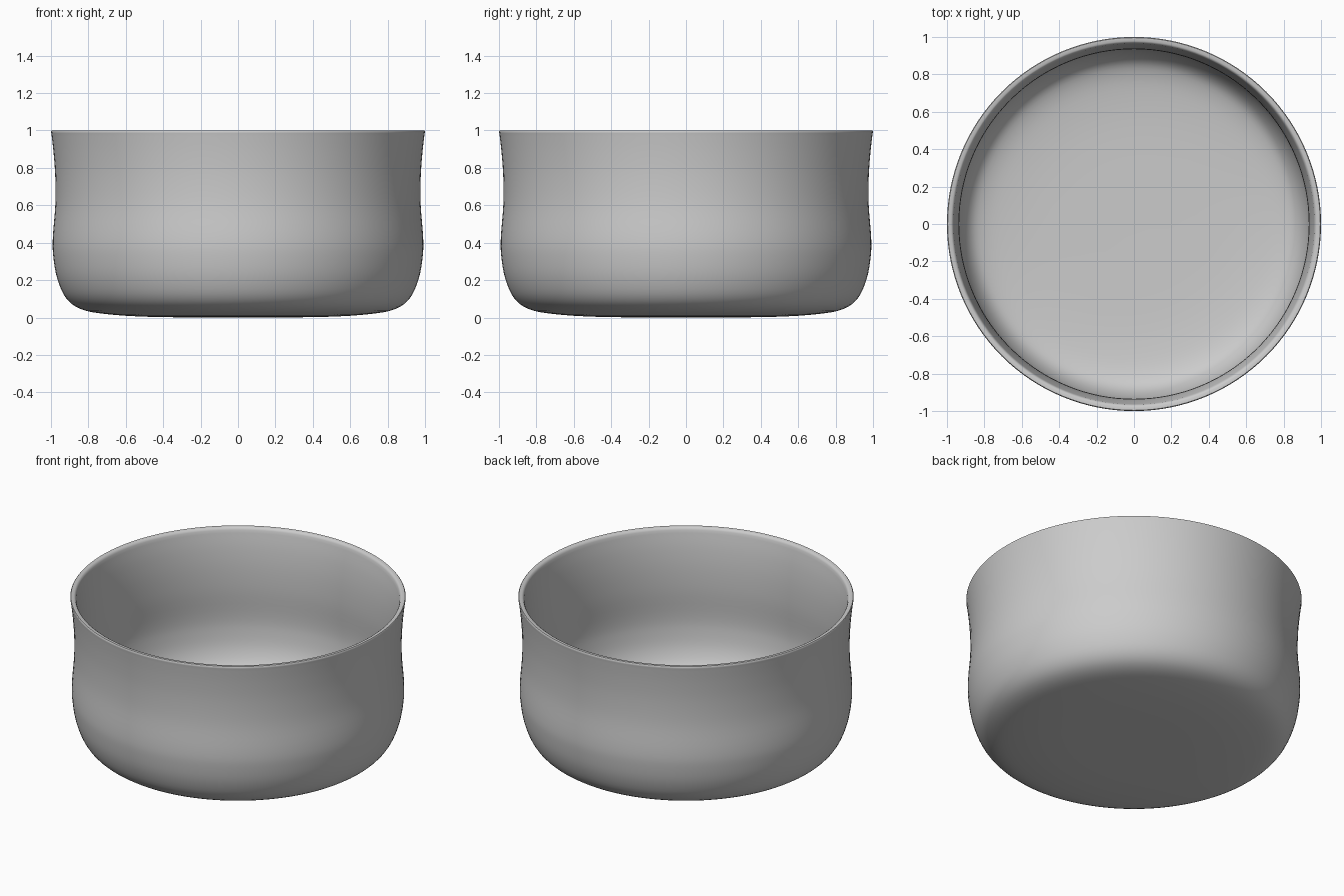
import bpy
import bmesh
import math
from mathutils import Vector

default_cube = bpy.data.objects.get("Cube")
if default_cube:
    bpy.data.objects.remove(default_cube, do_unlink=True)

SEGMENTS = 128


def smooth_path(points, steps=4):
    """Pass a rounded curve through the (radius, height) points."""
    pts = [Vector(p) for p in points]
    padded = [pts[0]] + pts + [pts[-1]]
    path = []
    for a, b, c, d in zip(padded, padded[1:], padded[2:], padded[3:]):
        for i in range(steps):
            t = i / steps
            path.append(0.5 * (2 * b + (c - a) * t + (2 * a - 5 * b + 4 * c - d) * t * t
                               + (3 * b - a - 3 * c + d) * t ** 3))
    return path + [pts[-1]]


def lathe(name, profile, material):
    """Spin a profile that starts and ends on the axis."""
    bm = bmesh.new()
    verts = [bm.verts.new((p.x, 0, p.y)) for p in profile]
    edges = [bm.edges.new(pair) for pair in zip(verts, verts[1:])]
    bmesh.ops.spin(bm, geom=verts + edges, cent=(0, 0, 0), axis=(0, 0, 1),
                   angle=math.tau, steps=SEGMENTS, use_merge=True)
    bmesh.ops.remove_doubles(bm, verts=bm.verts, dist=0.0001)
    bmesh.ops.recalc_face_normals(bm, faces=bm.faces)
    mesh = bpy.data.meshes.new(name)
    bm.to_mesh(mesh)
    bm.free()
    mesh.materials.append(material)
    obj = bpy.data.objects.new(name, mesh)
    bpy.context.collection.objects.link(obj)
    bpy.ops.object.select_all(action='DESELECT')
    obj.select_set(True)
    bpy.context.view_layer.objects.active = obj
    bpy.ops.object.shade_smooth_by_angle(angle=math.radians(50))
    return obj


# Plain grey finish
grey = bpy.data.materials.new("light_grey")
grey.use_nodes = True
colour = (0.6, 0.6, 0.6, 1)
grey.diffuse_color = colour
grey.node_tree.nodes["Principled BSDF"].inputs["Base Color"].default_value = colour

# Outer wall: flat base, rounded belly, slight waist, flared lip
outer = smooth_path([(0, 0), (0.45, 0.003), (0.7, 0.018), (0.84, 0.045), (0.92, 0.105),
                     (0.967, 0.21), (0.988, 0.33), (0.99, 0.43), (0.977, 0.6),
                     (0.977, 0.75), (0.986, 0.88), (0.998, 0.985)])

# Narrow rounded rim
rim = [Vector(p) for p in [(1.0, 0.995), (0.996, 1.0), (0.978, 1.0), (0.97, 0.995)]]

# Inner wall follows the outer wall down to the floor
inner = smooth_path([(0.965, 0.985), (0.947, 0.88), (0.936, 0.75), (0.936, 0.6),
                     (0.948, 0.43), (0.945, 0.33), (0.925, 0.22), (0.88, 0.13),
                     (0.81, 0.085), (0.68, 0.06), (0.45, 0.046), (0, 0.043)])

lathe("bowl", outer + rim + inner, grey)
